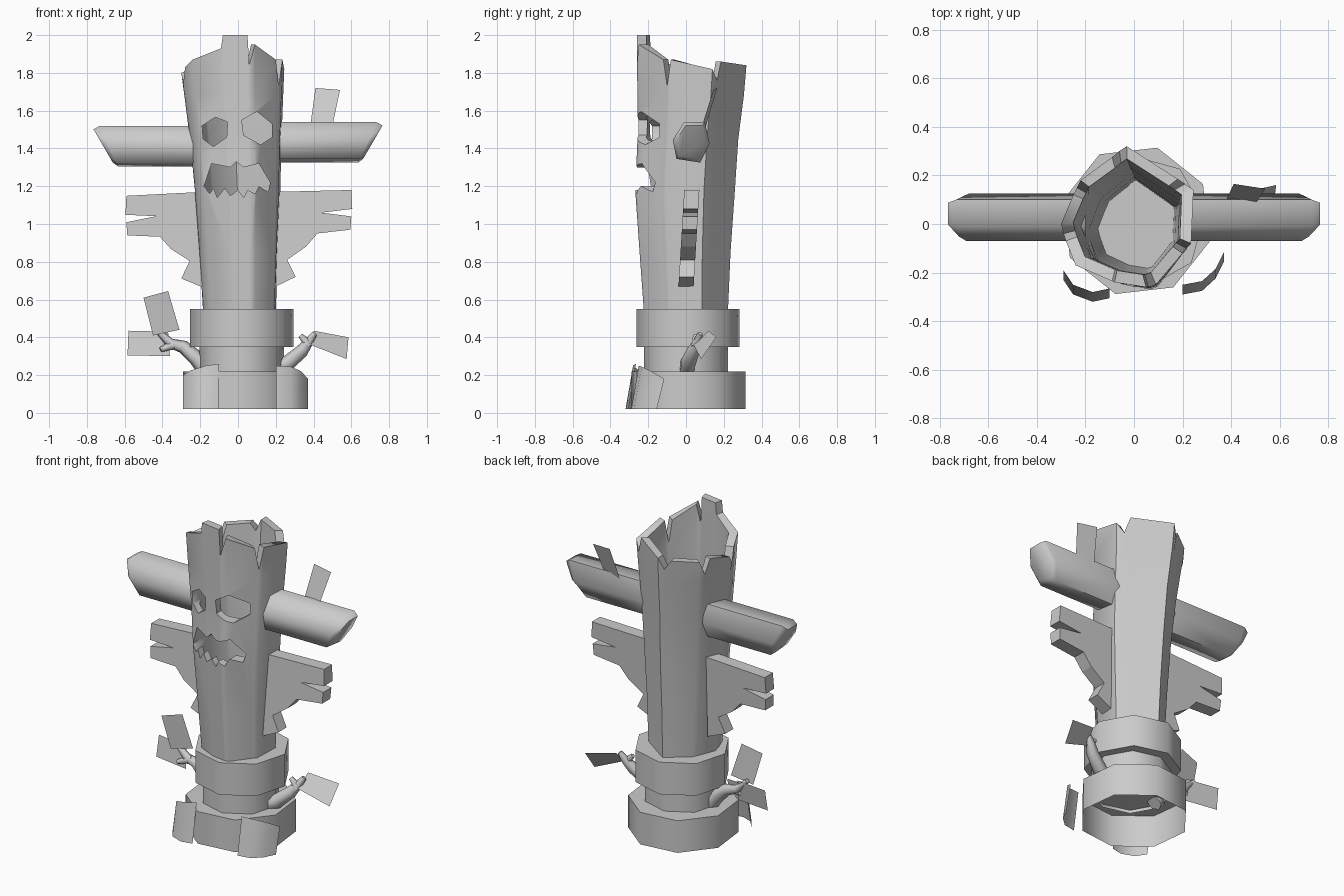
import bpy, bmesh, math
from mathutils import Vector

cube = bpy.data.objects.get("Cube")
if cube:
    bpy.data.objects.remove(cube, do_unlink=True)

grey = bpy.data.materials.new("plain_grey")
grey.use_nodes = True
grey.diffuse_color = (0.6, 0.6, 0.6, 1)
grey.node_tree.nodes["Principled BSDF"].inputs["Base Color"].default_value = (0.6, 0.6, 0.6, 1)


def shade(obj, angle):
    bpy.ops.object.select_all(action="DESELECT")
    obj.select_set(True)
    bpy.context.view_layer.objects.active = obj
    bpy.ops.object.shade_smooth_by_angle(angle=math.radians(angle))


def loft(name, rings, start=True, end=True, closed=True, smooth=None):
    """Skin a list of cross-sections, with optional end caps."""
    bm = bmesh.new()
    rows = [[bm.verts.new(p) for p in ring] for ring in rings]
    n = len(rows[0])
    for a, b in zip(rows, rows[1:]):
        for i in range(n if closed else n - 1):
            j = (i + 1) % n
            bm.faces.new((a[i], a[j], b[j], b[i]))
    if start:
        bm.faces.new(rows[0][::-1])
    if end:
        bm.faces.new(rows[-1])
    bmesh.ops.recalc_face_normals(bm, faces=bm.faces)
    mesh = bpy.data.meshes.new(name)
    bm.to_mesh(mesh)
    bm.free()
    mesh.materials.append(grey)
    obj = bpy.data.objects.new(name, mesh)
    bpy.context.collection.objects.link(obj)
    if smooth:
        shade(obj, smooth)
    return obj


def octagon(cx, cy, r, z, turn):
    return [(cx + r * math.cos(math.radians(turn + 45 * k)),
             cy + r * math.sin(math.radians(turn + 45 * k)), z) for k in range(8)]


def prism(name, outline, y0, y1, lean=0.0):
    """Extrude a front outline in depth; lean tilts it with height."""
    return loft(name, [[(x, y + lean * (z - 1), z) for x, z in outline] for y in (y0, y1)])


def twig(name, path, radii):
    rings = []
    pts = [Vector(p) for p in path]
    for i, p in enumerate(pts):
        d = pts[min(i + 1, len(pts) - 1)] - pts[max(i - 1, 0)]
        u = d.cross(Vector((0, 1, 0))).normalized()
        v = d.cross(u).normalized()
        rings.append([p + radii[i] * (u * math.cos(a * math.pi / 3) + v * math.sin(a * math.pi / 3))
                      for a in range(6)])
    loft(name, rings, smooth=65)


# Stepped base: open-bottomed foot, neck and collar
loft("base_foot", [octagon(.01, .013, .313, z, 74) for z in (.02, .22)], start=False, smooth=50)
loft("base_neck", [octagon(.02, 0, .225, z, 52) for z in (.2, .37)], start=False, end=False, smooth=50)
loft("base_collar", [octagon(.02, .01, .275, z, 52) for z in (.35, .55)], smooth=50)

# Hollow trunk with a splintered rim: x, y and height around the edge
rim = [(-.24, -.17, 1.87), (-.09, -.235, 1.93), (-.08, -.24, 2.0), (.05, -.26, 2.0),
       (.06, -.26, 1.84), (.09, -.25, 1.95), (.2, -.12, 1.87), (.215, -.1, 1.73),
       (.235, -.08, 1.87), (.245, .14, 1.82), (.21, .165, 1.76), (.18, .185, 1.86),
       (-.03, .32, 1.84), (-.06, .3, 1.77), (-.09, .275, 1.82), (-.22, .18, 1.81),
       (-.235, .15, 1.73), (-.25, .12, 1.82), (-.3, 0, 1.8), (-.29, -.04, 1.74), (-.28, -.07, 1.83)]
# height, centre x, centre y, width scale, depth scale
levels = [(.5, .01, 0, .7, .76), (.85, .005, -.005, .76, .83), (1.18, 0, -.005, .83, .91),
          (1.45, -.01, .01, .89, .92), (1.68, -.02, .025, .96, .97)]


def trunk_ring(z, cx, cy, sx, sy):
    return [(cx + (x + .025) * sx, cy + (y - .03) * sy, z) for x, y, top in rim]


outer = [trunk_ring(*level) for level in levels]
inner_rim = [(-.025 + (x + .025) * .82, .03 + (y - .03) * .82, z) for x, y, z in rim]
inner = [trunk_ring(max(z, .54), cx, cy, sx * .82, sy * .82) for z, cx, cy, sx, sy in levels]
trunk = loft("trunk", outer + [rim, inner_rim] + inner[::-1])

# Carved eyes and jagged mouth
holes = {
    "eye_left_cutter": [(.02, 1.55), (.1, 1.595), (.18, 1.53), (.18, 1.46), (.12, 1.42), (.03, 1.47)],
    "eye_right_cutter": [(-.19, 1.52), (-.12, 1.565), (-.055, 1.54), (-.06, 1.46), (-.13, 1.41), (-.185, 1.45)],
    "mouth_cutter": [(-.18, 1.2), (-.14, 1.32), (-.04, 1.3), (-.01, 1.33), (.03, 1.3), (.11, 1.32),
                     (.17, 1.22), (.16, 1.17), (.11, 1.2), (.09, 1.16), (.05, 1.18), (.03, 1.14),
                     (0, 1.18), (-.04, 1.15), (-.07, 1.19), (-.11, 1.14), (-.13, 1.19), (-.15, 1.16)],
}
cutters = []
for name, outline in holes.items():
    cutter = prism(name, outline, -.45, -.06)
    cutter.hide_render = True
    cut = trunk.modifiers.new(name, "BOOLEAN")
    cut.operation = "DIFFERENCE"
    cut.solver = "EXACT"
    cut.object = cutter
    cutters.append(cutter)
bpy.context.view_layer.update()
carved = bpy.data.meshes.new_from_object(trunk.evaluated_get(bpy.context.evaluated_depsgraph_get()))
trunk.modifiers.clear()
trunk.data = carved
for cutter in cutters:
    bpy.data.objects.remove(cutter, do_unlink=True)
shade(trunk, 50)

# Log arms with slanted, bevelled ends
log = [(-.1, .01), (-.04, .105), (.07, .105), (.095, -.01), (.045, -.11), (-.08, -.09)]
for side, label, mid in ((1, "left", 1.435), (-1, "right", 1.415)):
    sections = []
    for x, slope, s in ((.2, 0, 1), (.685, .45, 1), (.715, .58, .82)):
        sections.append([(side * (x + slope * dz * s), .03 + dy * s, mid + dz * s) for dy, dz in log])
    loft("log_arm_" + label, sections, smooth=70)

# Notched plank wings
wing = [(.19, 1.17), (.6, 1.18), (.605, 1.08), (.44, 1.06), (.6, 1.04), (.595, .97),
        (.42, .95), (.36, .88), (.26, .81), (.305, .72), (.18, .66)]
prism("wing_left", wing, -.02, .06, .06)
prism("wing_right", [(-x * .985, z - .03 * (x - .19) / .4) for x, z in wing], -.02, .06, .06)

# Forked twigs on the neck
twig("twig_left", [(.15, 0, .21), (.26, .01, .26), (.34, .04, .33), (.37, .06, .37), (.405, .075, .42)],
     [.045, .042, .035, .026, .015])
twig("twig_left_fork", [(.37, .05, .35), (.355, .05, .385), (.33, .05, .41)], [.024, .02, .013])
twig("twig_right", [(-.15, 0, .2), (-.22, 0, .29), (-.29, .01, .35), (-.36, .01, .37), (-.43, .01, .44)],
     [.045, .042, .035, .026, .014])
twig("twig_right_fork", [(-.32, .01, .365), (-.37, 0, .35), (-.41, -.01, .335)], [.026, .02, .013])

# Flat leaf cards
leaves = {
    "leaf_arm": [(.38, .1, 1.5), (.41, .165, 1.72), (.54, .145, 1.71), (.5, .085, 1.52)],
    "leaf_twig_left": [(.385, .04, .36), (.4, .12, .435), (.585, .16, .4), (.575, .08, .285)],
    "leaf_twig_right_upper": [(-.5, -.04, .61), (-.37, -.02, .645), (-.31, 0, .44), (-.45, -.02, .41)],
    "leaf_twig_right_lower": [(-.58, .05, .435), (-.37, .02, .43), (-.36, 0, .3), (-.585, .03, .305)],
}
for name, corners in leaves.items():
    loft(name, [corners[:2], corners[:1:-1]], start=False, end=False, closed=False)

# Curled bark sheets leaning on the foot: path points and top heights
sheets = {
    "bark_sheet_left": [(.2, -.25, .25), (.28, -.235, .245), (.335, -.185, .22), (.37, -.115, .18)],
    "bark_sheet_right": [(-.29, -.19, .2), (-.25, -.25, .225), (-.17, -.28, .25), (-.1, -.265, .26)],
}
for name, path in sheets.items():
    rows = [[(x, y - .04 * (1 - t), z * t + .02 * (1 - t)) for x, y, z in path] for t in (0, .5, 1)]
    loft(name, rows, start=False, end=False, closed=False, smooth=60)
